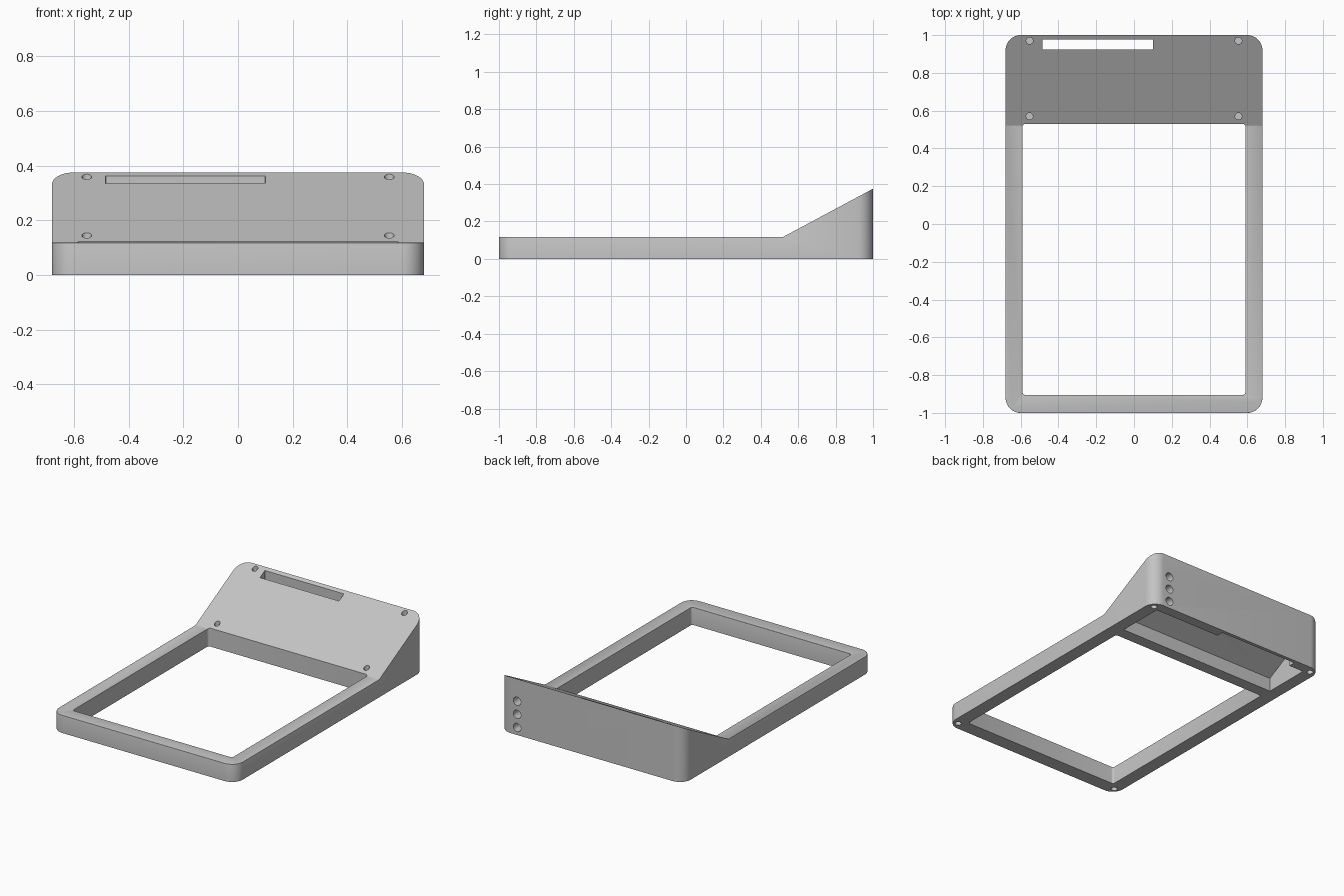
import bpy, bmesh, math
from mathutils import Matrix

cube = bpy.data.objects.get("Cube")
if cube:
    bpy.data.objects.remove(cube, do_unlink=True)

HALF_X, HALF_Y, RIM_Z, TOP_Z = 0.68, 1.0, 0.118, 0.375
CREASE_Y = 0.52
SLOPE = (TOP_Z - RIM_Z) / (HALF_Y - CREASE_Y)


def slope_z(y):
    return RIM_Z + SLOPE * (y - CREASE_Y)


def make_object(name, bm):
    bmesh.ops.recalc_face_normals(bm, faces=bm.faces)
    mesh = bpy.data.meshes.new(name)
    bm.to_mesh(mesh)
    bm.free()
    obj = bpy.data.objects.new(name, mesh)
    bpy.context.collection.objects.link(obj)
    return obj


def prism(name, points, offset):
    """Extrude a closed outline of 3D points along an offset."""
    bm = bmesh.new()
    face = bm.faces.new([bm.verts.new(p) for p in points])
    new = bmesh.ops.extrude_face_region(bm, geom=[face])["geom"]
    verts = [v for v in new if isinstance(v, bmesh.types.BMVert)]
    bmesh.ops.translate(bm, verts=verts, vec=offset)
    return make_object(name, bm)


def rounded_block(name, x0, x1, y0, y1, z0, z1, radius, steps=8):
    corners = [(x1 - radius, y1 - radius), (x0 + radius, y1 - radius),
               (x0 + radius, y0 + radius), (x1 - radius, y0 + radius)]
    points = []
    for i, (cx, cy) in enumerate(corners):
        for k in range(steps + 1):
            a = math.pi / 2 * (i + k / steps)
            points.append((cx + radius * math.cos(a), cy + radius * math.sin(a), z0))
    return prism(name, points, (0, 0, z1 - z0))


def side_profile(name, profile, half_width):
    return prism(name, [(-half_width, y, z) for y, z in profile], (2 * half_width, 0, 0))


def drill(name, center, radius, depth, along_y=False):
    bm = bmesh.new()
    turn = Matrix.Rotation(math.pi / 2, 4, 'X') if along_y else Matrix()
    bmesh.ops.create_cone(bm, cap_ends=True, segments=24, radius1=radius, radius2=radius,
                          depth=depth, matrix=Matrix.Translation(center) @ turn)
    return make_object(name, bm)


def cut(obj, cutter):
    mod = obj.modifiers.new("cut", 'BOOLEAN')
    mod.operation, mod.solver, mod.object = 'DIFFERENCE', 'EXACT', cutter
    bpy.context.view_layer.update()
    graph = bpy.context.evaluated_depsgraph_get()
    mesh = bpy.data.meshes.new_from_object(obj.evaluated_get(graph))
    obj.modifiers.clear()
    obj.data = mesh
    bpy.data.objects.remove(cutter, do_unlink=True)


# Outer body: low frame rising to a wedge at the back
body = rounded_block("frame_body", -HALF_X, HALF_X, -HALF_Y, HALF_Y, 0, TOP_Z, 0.08, 12)
cut(body, side_profile("top_cutter", [(-1.2, RIM_Z), (CREASE_Y, RIM_Z),
                                      (1.2, slope_z(1.2)), (1.2, 1), (-1.2, 1)], 1))

# Large open window
cut(body, rounded_block("window_cutter", -0.59, 0.59, -0.905, 0.53, -0.1, 0.5, 0.015, 4))

# Soft upper rim of the frame
bm = bmesh.new()
bm.from_mesh(body.data)
bmesh.ops.remove_doubles(bm, verts=bm.verts, dist=1e-5)
rim = [e for e in bm.edges
       if all(abs(v.co.z - RIM_Z) < 1e-3 for v in e.verts)
       and min(v.co.y for v in e.verts) < CREASE_Y - 0.01
       and e.is_manifold and e.calc_face_angle() > 0.5]
bmesh.ops.bevel(bm, geom=rim, offset=0.012, segments=3, profile=0.5,
                affect='EDGES', clamp_overlap=True)
bm.to_mesh(body.data)
bm.free()

# Hollow under the wedge, open at the bottom
cut(body, side_profile("hollow_cutter", [(0.61, -0.1), (0.61, slope_z(0.61) - 0.075),
                                         (0.93, slope_z(0.93) - 0.075), (0.93, -0.1)], 0.595))

# Long slot through the sloped panel
cut(body, rounded_block("slot_cutter", -0.485, 0.1, 0.925, 0.977, -0.1, 0.6, 0.002, 1))

# Screw holes in the panel and in the underside
for sx in (-1, 1):
    for y in (0.57, 0.97):
        cut(body, drill("screw_cutter", (sx * 0.553, y, slope_z(y)), 0.018, 0.11))
    for sy in (-1, 1):
        cut(body, drill("foot_cutter", (sx * 0.635, sy * 0.95, 0), 0.02, 0.12))

# Three cable holes in the back wall
for i in range(3):
    cut(body, drill("cable_cutter", (0.55, 0.97, 0.05 + 0.088 * i), 0.028, 0.14, True))

# Plain grey finish
grey = bpy.data.materials.new("plain grey")
grey.use_nodes = True
color = (0.55, 0.55, 0.55, 1)
grey.diffuse_color = color
grey.node_tree.nodes["Principled BSDF"].inputs["Base Color"].default_value = color
body.data.materials.clear()
body.data.materials.append(grey)

bpy.ops.object.select_all(action='DESELECT')
body.select_set(True)
bpy.context.view_layer.objects.active = body
bpy.ops.object.shade_smooth_by_angle(angle=math.radians(30))
